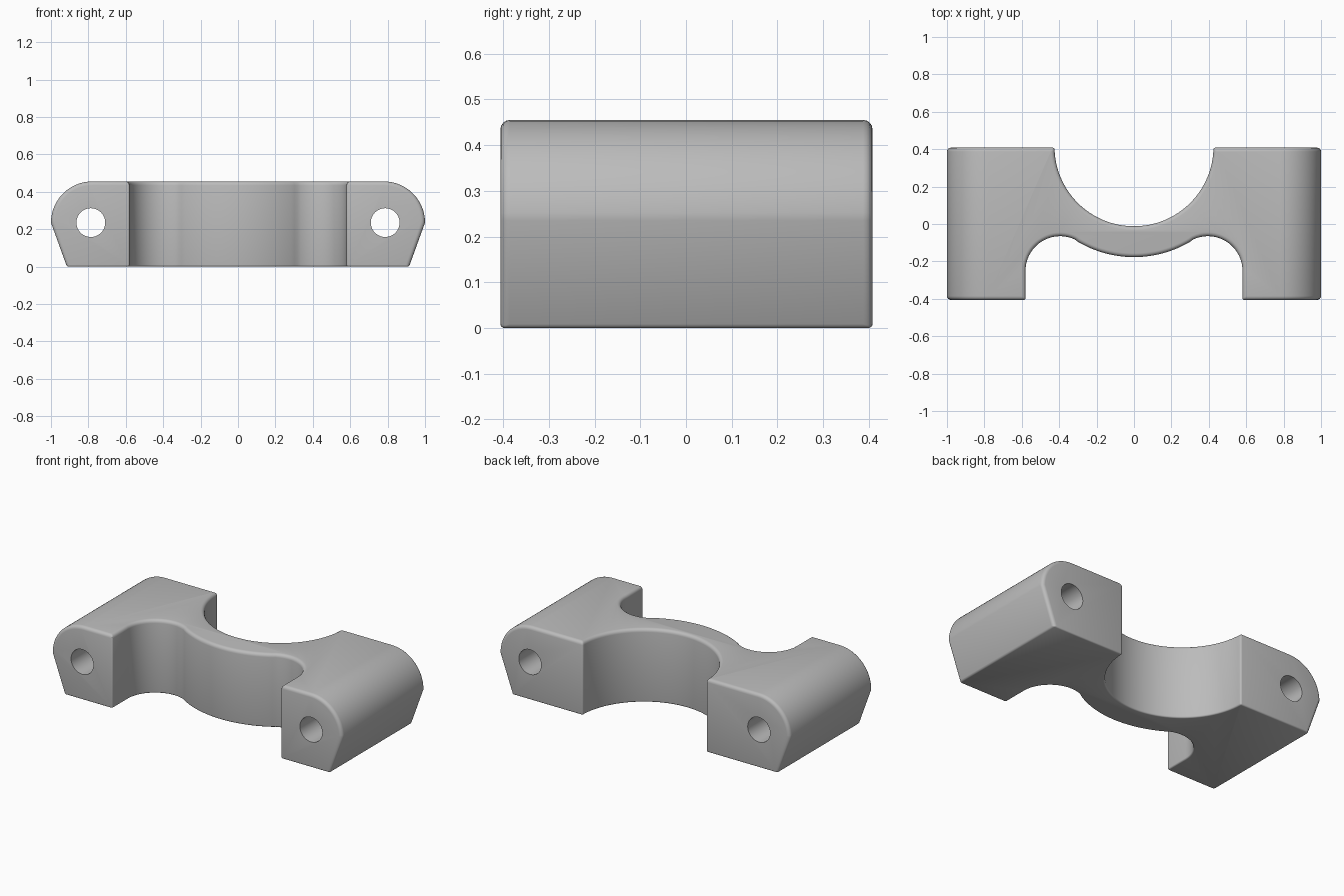
import bpy, bmesh, math

if "Cube" in bpy.data.objects:
    bpy.data.objects.remove(bpy.data.objects["Cube"])

H, YF, YB = 0.455, -0.406, 0.408   # height, front face, back face
CY, R_IN, R_OUT = 0.413, 0.425, 0.59   # saddle arc centre and radii
FX, FY, FR = 0.395, -0.25, 0.185   # front relief fillet


def arc(cx, cy, r, a0, a1, n):
    return [(cx + r * math.cos(math.radians(a0 + (a1 - a0) * i / n)),
             cy + r * math.sin(math.radians(a0 + (a1 - a0) * i / n))) for i in range(n + 1)]


def mirrored(half):
    """Complete a right-hand half outline that starts and ends on x = 0."""
    left = [(-x, y) for x, y in reversed(half) if x > 1e-5]
    return half + left


def prism(name, pts, to3d, offset):
    bm = bmesh.new()
    f = bm.faces.new([bm.verts.new(to3d(p)) for p in pts])
    new = bmesh.ops.extrude_face_region(bm, geom=[f])["geom"]
    bmesh.ops.translate(bm, vec=offset, verts=[v for v in new if isinstance(v, bmesh.types.BMVert)])
    bmesh.ops.recalc_face_normals(bm, faces=bm.faces)
    me = bpy.data.meshes.new(name)
    bm.to_mesh(me)
    bm.free()
    ob = bpy.data.objects.new(name, me)
    bpy.context.collection.objects.link(ob)
    return ob


def boolean(ob, cutter, op):
    m = ob.modifiers.new(op, 'BOOLEAN')
    m.operation, m.object, m.solver = op, cutter, 'EXACT'
    bpy.context.view_layer.objects.active = ob
    bpy.ops.object.modifier_apply(modifier=m.name)
    bpy.data.objects.remove(cutter)


# Plan outline: saddle web between two lugs
tangent = math.degrees(math.atan2(FY - CY, FX))
end = math.degrees(math.asin((YB - CY) / R_IN))
half = arc(0, CY, R_OUT, -90, tangent, 14)
half += arc(FX, FY, FR, tangent + 180, 0, 20)[1:]
half += [(FX + FR, YF), (1.1, YF), (1.1, YB)]
half += arc(0, CY, R_IN, end, -90, 32)
body = prism("bracket_body", mirrored(half), lambda p: (p[0], p[1], 0), (0, 0, H))

# Front profile: rounded shoulders with tapered lower sides
side = [(0, -0.0), (0.915, 0.0)] + arc(0.78, 0.235, 0.22, 0, 90, 20) + [(0, H)]
profile = prism("profile_cutter", mirrored(side), lambda p: (p[0], -0.6, p[1]), (0, 1.2, 0))
boolean(body, profile, 'INTERSECT')

# Rounded upper rims and finer lower and vertical edges
bm = bmesh.new()
bm.from_mesh(body.data)
bmesh.ops.remove_doubles(bm, verts=bm.verts, dist=1e-4)
bmesh.ops.dissolve_limit(bm, angle_limit=0.002, verts=bm.verts, edges=bm.edges)
weight = bm.edges.layers.float.new("bevel_weight_edge")
for e in bm.edges:
    if len(e.link_faces) == 2 and e.calc_face_angle() > math.radians(40):
        a, b = e.verts
        low = max(a.co.z, b.co.z) < 0.01
        upright = abs(a.co.z - b.co.z) > 0.4
        e[weight] = 0.45 if low or upright else 1.0
bm.to_mesh(body.data)
bm.free()
bev = body.modifiers.new("rim", 'BEVEL')
bev.limit_method, bev.width, bev.segments = 'WEIGHT', 0.022, 4
bpy.context.view_layer.objects.active = body
bpy.ops.object.modifier_apply(modifier=bev.name)

# Through holes in the lugs
for s in (-1, 1):
    hole = prism("hole_cutter", arc(s * 0.787, 0.235, 0.077, 0, 352.5, 47),
                 lambda p: (p[0], -0.6, p[1]), (0, 1.2, 0))
    boolean(body, hole, 'DIFFERENCE')

# Plain grey finish
mat = bpy.data.materials.new("grey")
mat.diffuse_color = (0.5, 0.5, 0.5, 1)
mat.use_nodes = True
mat.node_tree.nodes["Principled BSDF"].inputs["Base Color"].default_value = mat.diffuse_color
body.data.materials.clear()
body.data.materials.append(mat)
for p in body.data.polygons:
    p.material_index = 0
bpy.ops.object.select_all(action='DESELECT')
body.select_set(True)
bpy.context.view_layer.objects.active = body
bpy.ops.object.shade_smooth_by_angle(angle=math.radians(30))
